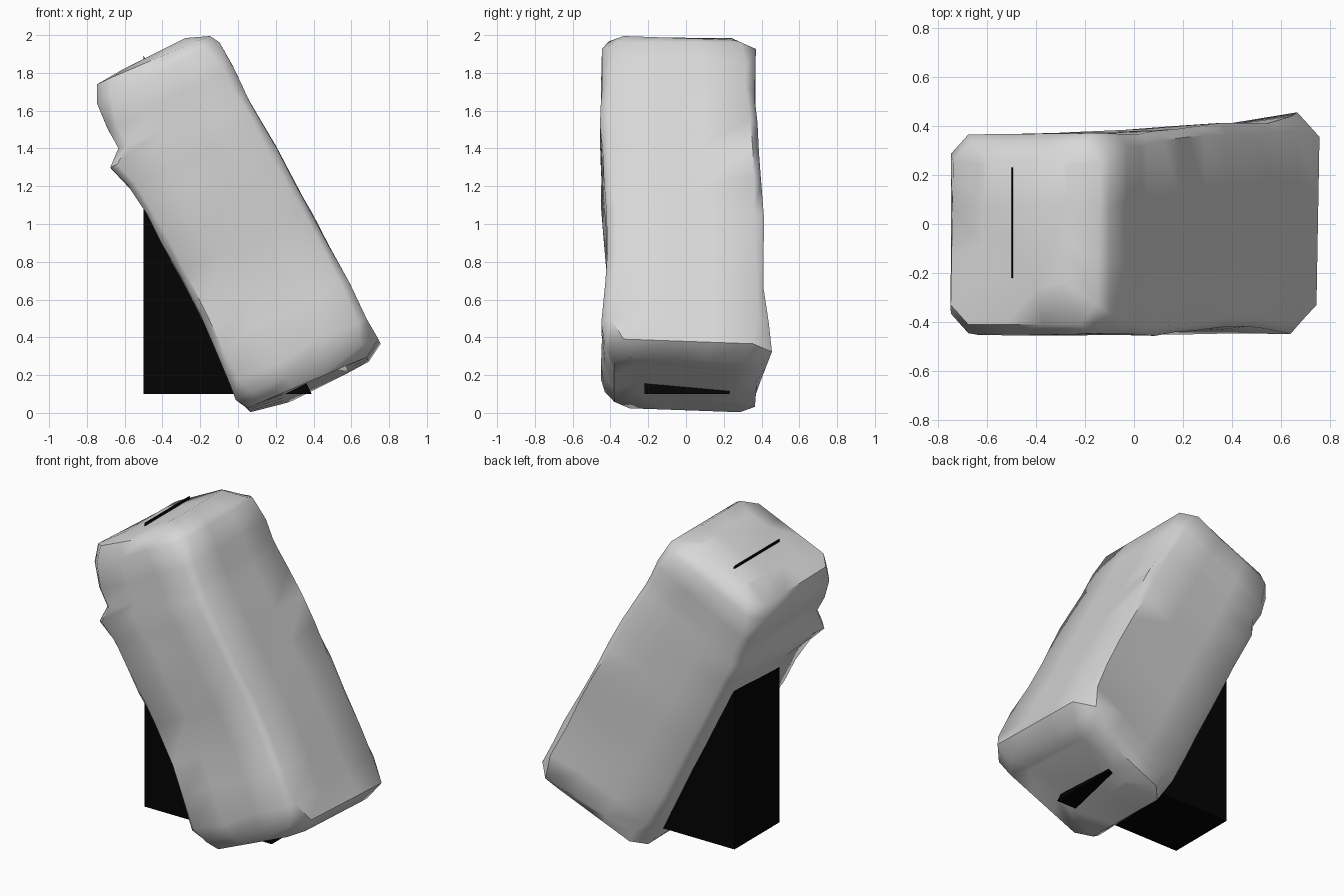
import bpy, bmesh, math, random
from mathutils import Vector

random.seed(4)
if "Cube" in bpy.data.objects:
    bpy.data.objects.remove(bpy.data.objects["Cube"], do_unlink=True)


def material(name, value):
    mat = bpy.data.materials.new(name)
    mat.use_nodes = True
    colour = (value, value, value, 1)
    mat.diffuse_color = colour
    mat.node_tree.nodes["Principled BSDF"].inputs["Base Color"].default_value = colour
    return mat


def finish(bm, name, mat):
    bmesh.ops.recalc_face_normals(bm, faces=bm.faces)
    mesh = bpy.data.meshes.new(name)
    bm.to_mesh(mesh)
    bm.free()
    mesh.materials.append(mat)
    obj = bpy.data.objects.new(name, mesh)
    bpy.context.collection.objects.link(obj)
    return obj


# Leaning frame: "across" runs over the slab, "along" runs up its length
ACROSS = Vector((0.894, 0, 0.447))
ALONG = Vector((-0.447, 0, 0.894))


def place(p, v, a):
    return ACROSS * p + ALONG * a + Vector((0, v, 0))


def outline(p0, p1, v0, v1, c):
    """Chamfered outline with two extra points per side, trimmed at its back left corner."""
    left = min(v1, 0.365)
    trim = max(p0, 0.045)
    sides = [((p0 + c, v0), (p1 - c, v0)), ((p1, v0 + c), (p1, v1 - c)),
             ((p1 - c, v1), (trim + c, left)), ((trim, left - c), (p0, v0 + c))]
    return [(a[0] + (b[0] - a[0]) * t, a[1] + (b[1] - a[1]) * t)
            for a, b in sides for t in (0, 0.33, 0.67, 1)]


# Stone slab: height, left, right, front, back, chamfer, roughness, end tilt
SECTIONS = [
    (-0.035, 0.06, 0.74, -0.38, 0.38, 0.08, 0, 1),
    (0.03, 0.02, 0.84, -0.43, 0.455, 0.1, 0, 1),
    (0.15, 0.03, 0.835, -0.45, 0.44, 0.05, 0.01, 0),
    (0.36, 0.04, 0.835, -0.43, 0.42, 0.04, 0.012, 0),
    (0.56, 0.045, 0.83, -0.415, 0.41, 0.04, 0.012, 0),
    (0.78, 0.045, 0.825, -0.42, 0.41, 0.04, 0.012, 0),
    (0.98, 0.04, 0.815, -0.44, 0.4, 0.04, 0.012, 0),
    (1.17, 0.03, 0.81, -0.45, 0.39, 0.04, 0.012, 0),
    (1.33, 0.01, 0.8, -0.455, 0.38, 0.04, 0.01, 0),
    (1.46, -0.025, 0.795, -0.455, 0.37, 0.04, 0.005, 0),
    (1.53, 0.06, 0.795, -0.45, 0.365, 0.05, 0.005, 0),
    (1.65, 0.055, 0.8, -0.45, 0.37, 0.05, 0.005, 0),
    (1.8, 0.065, 0.79, -0.445, 0.37, 0.08, 0, 0),
    (1.86, 0.11, 0.76, -0.41, 0.335, 0.08, 0, 1),
]
bm = bmesh.new()
rings = []
for height, p0, p1, v0, v1, chamfer, rough, tilt in SECTIONS:
    ring = []
    for p, v in outline(p0, p1, v0, v1, chamfer):
        a = height + random.uniform(-1.5, 1.5) * rough - tilt * (0.06 * (p - 0.4) + 0.04 * v)
        k = 1 - random.uniform(-0.5, 2) * rough
        ring.append(bm.verts.new(place(0.42 + (p - 0.42) * k, v * k, a)))
    rings.append(ring)
n = len(rings[0])


def bridge(low, high):
    for i in range(n):
        j = (i + 1) % n
        bm.faces.new((low[i], low[j], high[j], high[i]))


for low, high in zip(rings, rings[1:]):
    bridge(low, high)
# End caps, the lower one slightly hollow towards the front
for ring, a, slope in ((rings[0], -0.045, -0.1), (rings[-1], 1.9, 0)):
    inner = [bm.verts.new(place(p, v, a + slope * v))
             for p, v in outline(0.26, 0.64, -0.26, 0.26, 0.02)]
    bridge(ring, inner)
    bm.faces.new(inner)
slab = finish(bm, "leaning_stone_slab", material("pale grey stone", 0.68))
bpy.context.view_layer.objects.active = slab
slab.select_set(True)
bpy.ops.object.shade_smooth_by_angle(angle=math.radians(50))

# Black wedge running through the slab
bm = bmesh.new()
ends = [[bm.verts.new((x, y, z)) for x, z in ((-0.5, 0.1), (0.39, 0.1), (-0.5, 1.892))]
        for y in (-0.22, 0.23)]
for end in ends:
    bm.faces.new(end)
for i in range(3):
    j = (i + 1) % 3
    bm.faces.new((ends[0][i], ends[0][j], ends[1][j], ends[1][i]))
finish(bm, "support_wedge", material("black", 0.001))
